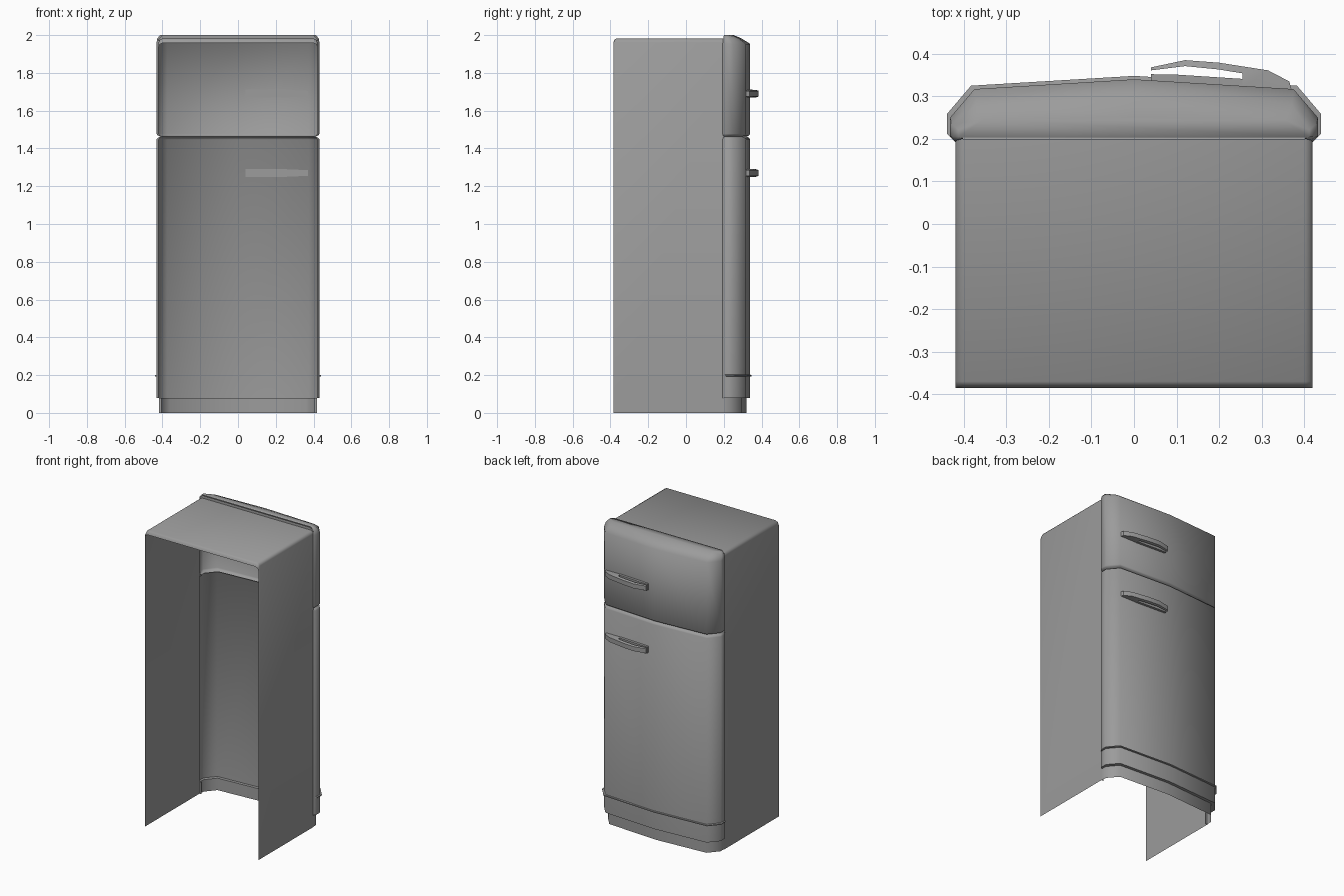
import bpy
import bmesh
import math

if "Cube" in bpy.data.objects:
    bpy.data.objects.remove(bpy.data.objects["Cube"], do_unlink=True)

grey = bpy.data.materials.new("grey_enamel")
grey.use_nodes = True
COLOUR = (0.33, 0.33, 0.33, 1)
grey.diffuse_color = COLOUR
grey.node_tree.nodes["Principled BSDF"].inputs["Base Color"].default_value = COLOUR


def finish(name, bm, angle):
    mesh = bpy.data.meshes.new(name)
    bm.to_mesh(mesh)
    bm.free()
    mesh.materials.append(grey)
    for poly in mesh.polygons:
        poly.use_smooth = True
    mesh.set_sharp_from_angle(angle=math.radians(angle))
    obj = bpy.data.objects.new(name, mesh)
    bpy.context.collection.objects.link(obj)
    return obj


def loft(name, rings, cap=False, angle=60):
    """Open skin through a row of open sections."""
    bm = bmesh.new()
    rows = [[bm.verts.new(p) for p in ring] for ring in rings]
    for a, b in zip(rows, rows[1:]):
        for i in range(len(a) - 1):
            bm.faces.new((a[i], b[i], b[i + 1], a[i + 1]))
    if cap:
        bm.faces.new(rows[-1][::-1])
    return finish(name, bm, angle)


# Right half of the bowed door section, from hinge edge to centre
HALF = [(0.42, 0.193), (0.432, 0.205), (0.432, 0.25), (0.375, 0.317)]
BACK = 0.205


def section(z, dx=0, dy=0, k=1):
    """Door section at height z, drawn in by dx and dy, its bulge scaled by k."""
    def depth(y):
        return max(0.193, BACK + (y - BACK) * k - dy)
    side = [(x - dx, depth(y), z) for x, y in HALF]
    return [(-x, y, z) for x, y, z in side] + [(0, depth(0.34), z)] + side[::-1]


# Cabinet: thin shell of two sides and a top, open at the back and below
def arch(y, drop):
    top = 1.982 - drop
    side = [(0.42, 0), (0.42, top - 0.02), (0.414, top - 0.006), (0.4, top)]
    return [(-x, y, z) for x, z in side] + [(x, y, z) for x, z in side[::-1]]


loft("cabinet", [arch(0.2, 0), arch(-0.37, 0), arch(-0.38, 0.008), arch(-0.385, 0.024)])

# Doors and plinth
GAP = 1.4625
loft("plinth", [section(0, 0.015, 0.02), section(0.08, 0.015, 0.02)])
loft("lower_door", [section(0.08, 0.015, 0.02), section(0.08), section(1.447),
                    section(1.456, 0.006, 0.006), section(GAP, 0.02, 0.02)])
loft("upper_door", [section(GAP, 0.02, 0.02), section(1.469, 0.006, 0.006),
                    section(1.478), section(1.953), section(1.982, 0.004, 0, 0.67),
                    section(2.0, 0.02, 0, 0.35)], cap=True)
loft("upper_door_lip", [[(s * 0.4, 0.196, 2.0) for s in (1, -1)],
                        [(s * 0.425, 0.196, 1.975) for s in (1, -1)]][::-1])

# Thin trim strip around the foot of the lower door
loft("trim_strip", [section(0.192), section(0.194, -0.008, -0.008),
                    section(0.2, -0.008, -0.008), section(0.202)], angle=30)


# Handles: solids with a plan outline of (x, y, half height)
def slab(name, outline, z):
    bm = bmesh.new()
    low = [bm.verts.new((x, y, z - h)) for x, y, h in outline]
    high = [bm.verts.new((x, y, z + h)) for x, y, h in outline]
    bm.faces.new(low)
    bm.faces.new(high)
    for i in range(len(low)):
        j = (i + 1) % len(low)
        bm.faces.new((low[i], low[j], high[j], high[i]))
    bmesh.ops.triangulate(bm, faces=[f for f in bm.faces if len(f.verts) > 4])
    bmesh.ops.recalc_face_normals(bm, faces=bm.faces)
    return finish(name, bm, 30)


OUTER = [(0.04, 0.368), (0.12, 0.385), (0.2, 0.379), (0.315, 0.361),
         (0.365, 0.335), (0.37, 0.316)]
INNER = [(0.255, 0.32), (0.255, 0.354), (0.2, 0.363), (0.12, 0.371), (0.04, 0.361)]
PLATE = [(0.04, 0.352), (0.1, 0.351), (0.255, 0.341), (0.255, 0.32), (0.04, 0.335)]
for door, z in (("upper", 1.69), ("lower", 1.27)):
    slab(door + "_handle_grip",
         [(x, y, 0.015) for x, y in OUTER] + [(x, y, 0.02) for x, y in INNER], z)
    slab(door + "_handle_plate", [(x, y, 0.021) for x, y in PLATE], z)
